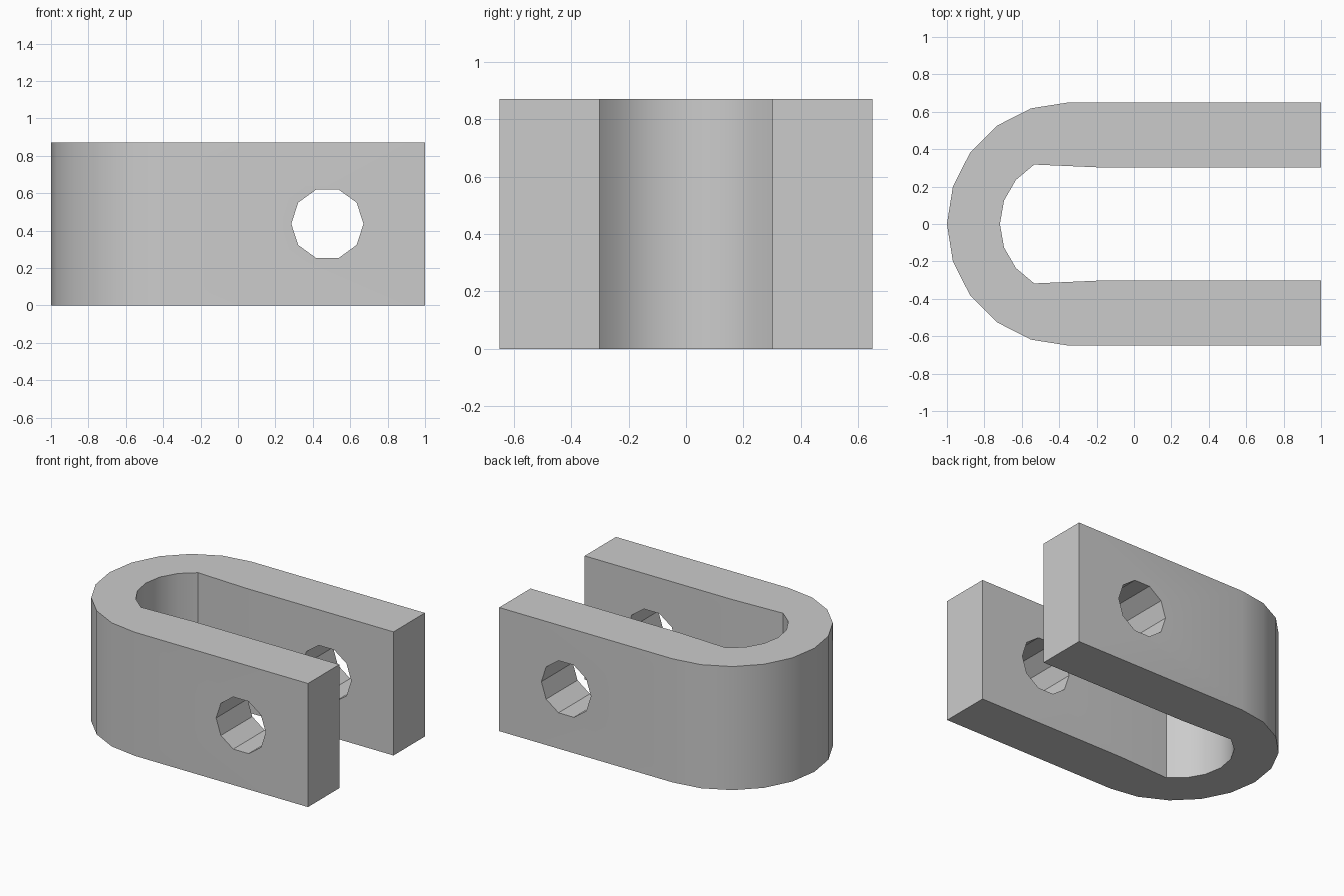
import bpy
import bmesh
from math import sin, cos, radians

default = bpy.data.objects.get("Cube")
if default:
    bpy.data.objects.remove(default, do_unlink=True)

HEIGHT = 0.87
BEND_X = -0.35       # centre of the rounded end
OUTER, INNER = 0.65, 0.367
SLOT = 0.301         # half width of the slot between the arms
MOUTH_X = -0.147     # where the slot meets the round pocket
HOLE_X, HOLE_Z, HOLE_R = 0.478, 0.436, 0.193

grey = bpy.data.materials.new("plain_grey")
grey.use_nodes = True
colour = (0.6, 0.6, 0.6, 1)
grey.diffuse_color = colour
grey.node_tree.nodes["Principled BSDF"].inputs["Base Color"].default_value = colour


def arc(cx, cy, radius, start, end, step):
    """Points on a circle, angles in degrees, end included."""
    return [(cx + radius * cos(radians(a)), cy + radius * sin(radians(a)))
            for a in range(start, end + 1, step)]


def prism(name, points, direction):
    """Extrude a closed outline of 3D points along a direction."""
    bm = bmesh.new()
    face = bm.faces.new([bm.verts.new(p) for p in points])
    grown = bmesh.ops.extrude_face_region(bm, geom=[face], use_keep_orig=True)
    moved = [v for v in grown["geom"] if isinstance(v, bmesh.types.BMVert)]
    bmesh.ops.translate(bm, verts=moved, vec=direction)
    bmesh.ops.recalc_face_normals(bm, faces=bm.faces)
    mesh = bpy.data.meshes.new(name)
    bm.to_mesh(mesh)
    bm.free()
    mesh.materials.append(grey)
    obj = bpy.data.objects.new(name, mesh)
    bpy.context.collection.objects.link(obj)
    return obj


# U-shaped body: outer bend, front arm, round pocket, back arm
outline = [(1, OUTER)] + arc(BEND_X, 0, OUTER, 90, 270, 18)
outline += [(1, -OUTER), (1, -SLOT), (MOUTH_X, -SLOT)]
outline += reversed(arc(BEND_X, 0, INNER, 120, 240, 20))
outline += [(MOUTH_X, SLOT), (1, SLOT)]
body = prism("clevis_body", [(x, y, 0) for x, y in outline], (0, 0, HEIGHT))

# Ten-sided pin hole through both arms
ring = arc(HOLE_X, HOLE_Z, HOLE_R, 0, 324, 36)
cutter = prism("pin_hole_cutter", [(x, -1, z) for x, z in ring], (0, 2, 0))
cutter.hide_render = True
cut = body.modifiers.new("pin_hole", 'BOOLEAN')
cut.operation = 'DIFFERENCE'
cut.solver = 'EXACT'
cut.object = cutter

bpy.ops.object.select_all(action='DESELECT')
body.select_set(True)
bpy.context.view_layer.objects.active = body
bpy.ops.object.modifier_apply(modifier=cut.name)
bpy.data.objects.remove(cutter, do_unlink=True)

# Smooth bend and pocket, crisp corners and hole facets
bpy.ops.object.shade_smooth_by_angle(angle=radians(30))
